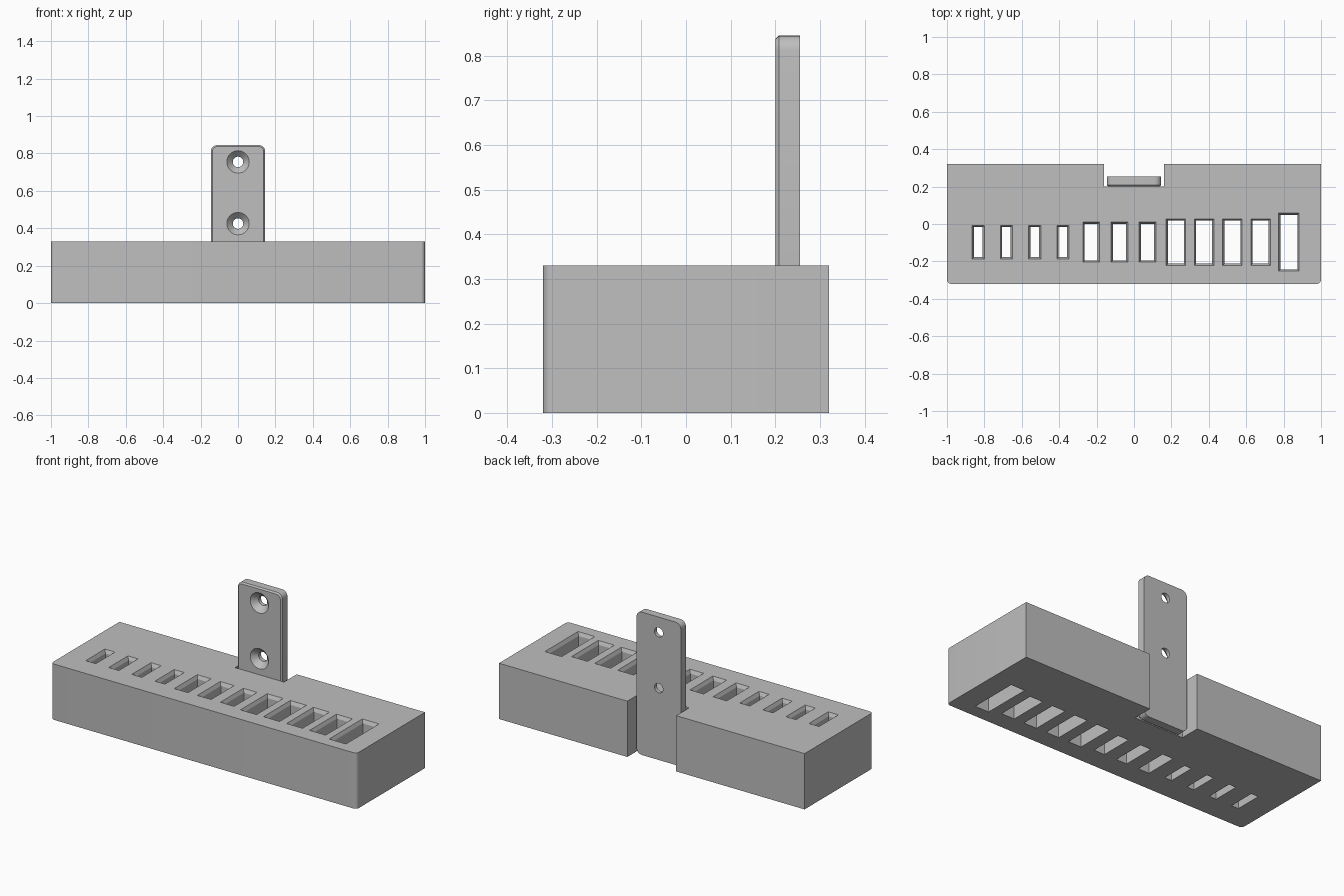
import bpy
import bmesh
from math import cos, sin, pi, radians

if "Cube" in bpy.data.objects:
    bpy.data.objects.remove(bpy.data.objects["Cube"], do_unlink=True)

grey = bpy.data.materials.new("plain_grey")
grey.use_nodes = True
colour = (0.52, 0.52, 0.52, 1)
grey.diffuse_color = colour
grey.node_tree.nodes["Principled BSDF"].inputs["Base Color"].default_value = colour


def loft(name, rings):
    """Closed solid through a list of equally long point rings."""
    bm = bmesh.new()
    loops = [[bm.verts.new(p) for p in ring] for ring in rings]
    n = len(loops[0])
    for a, b in zip(loops, loops[1:]):
        for i in range(n):
            j = (i + 1) % n
            bm.faces.new((a[i], a[j], b[j], b[i]))
    bm.faces.new(loops[0])
    bm.faces.new(loops[-1])
    bmesh.ops.recalc_face_normals(bm, faces=bm.faces)
    mesh = bpy.data.meshes.new(name)
    bm.to_mesh(mesh)
    bm.free()
    mesh.materials.append(grey)
    obj = bpy.data.objects.new(name, mesh)
    bpy.context.collection.objects.link(obj)
    return obj


def arc(cx, cy, r, start, end, steps):
    angles = [radians(start + (end - start) * i / steps) for i in range(steps + 1)]
    return [(cx + r * cos(a), cy + r * sin(a)) for a in angles]


def rectangle(cx, cy, w, d, z):
    return [(cx + sx * w / 2, cy + sy * d / 2, z)
            for sx, sy in ((-1, -1), (1, -1), (1, 1), (-1, 1))]


def cut(target, cutter):
    mod = target.modifiers.new("cut", "BOOLEAN")
    mod.operation = "DIFFERENCE"
    mod.solver = "EXACT"
    mod.object = cutter
    bpy.context.view_layer.objects.active = target
    bpy.ops.object.modifier_apply(modifier=mod.name)
    bpy.data.objects.remove(cutter, do_unlink=True)


def smooth(obj):
    bpy.ops.object.select_all(action="DESELECT")
    obj.select_set(True)
    bpy.context.view_layer.objects.active = obj
    bpy.ops.object.shade_smooth_by_angle(angle=radians(25))


# Holder block: rounded front corners, notch in the back
HEIGHT, HALF_DEPTH, NOTCH, NOTCH_Y, R = 0.33, 0.32, 0.16, 0.2, 0.022
outline = arc(-1 + R, -HALF_DEPTH + R, R, 180, 270, 6)
outline += arc(1 - R, -HALF_DEPTH + R, R, 270, 360, 6)
outline += [(1, HALF_DEPTH), (NOTCH, HALF_DEPTH), (NOTCH, NOTCH_Y),
            (-NOTCH, NOTCH_Y), (-NOTCH, HALF_DEPTH), (-1, HALF_DEPTH)]
block = loft("holder_block", [[(x, y, z) for x, y in outline] for z in (0, HEIGHT)])

# Through slots with a chamfered rim, growing in size to the left
sizes = [(0.046, 0.16)] * 4 + [(0.07, 0.195)] * 3 + [(0.085, 0.23)] * 4 + [(0.09, 0.29)]
RIM, RIM_DEPTH = 0.02, 0.02
for i, (w, d) in enumerate(sizes):
    x, y = -0.833 + 0.151 * i, -0.097
    cut(block, loft("slot_cutter", [
        rectangle(x, y, w, d, -0.1),
        rectangle(x, y, w, d, HEIGHT - RIM_DEPTH),
        rectangle(x, y, w + RIM, d + RIM, HEIGHT),
        rectangle(x, y, w + RIM, d + RIM, HEIGHT + 0.1)]))
smooth(block)


# Mounting plate: rounded corners, chamfered front edge
def plate_ring(y, inset):
    half, top, r = 0.145 - inset, 0.845 - inset, 0.034 - inset
    low = inset
    pts = []
    for cx, cz, start in ((half - r, top - r, 0), (r - half, top - r, 90),
                          (r - half, low + r, 180), (half - r, low + r, 270)):
        pts += arc(cx, cz, r, start, start + 90, 6)
    return [(x, y, z) for x, z in pts]


FRONT, BACK = 0.2, 0.255
plate = loft("mounting_plate", [plate_ring(FRONT, 0.008),
                                plate_ring(FRONT + 0.008, 0),
                                plate_ring(BACK, 0)])


# Countersunk screw holes
def circle(z, r, y):
    return [(r * cos(2 * pi * i / 32), y, z + r * sin(2 * pi * i / 32)) for i in range(32)]


for z in (0.755, 0.425):
    cut(plate, loft("screw_hole_cutter", [
        circle(z, 0.06, FRONT - 0.05), circle(z, 0.06, FRONT),
        circle(z, 0.028, FRONT + 0.033), circle(z, 0.028, BACK + 0.05)]))
smooth(plate)
